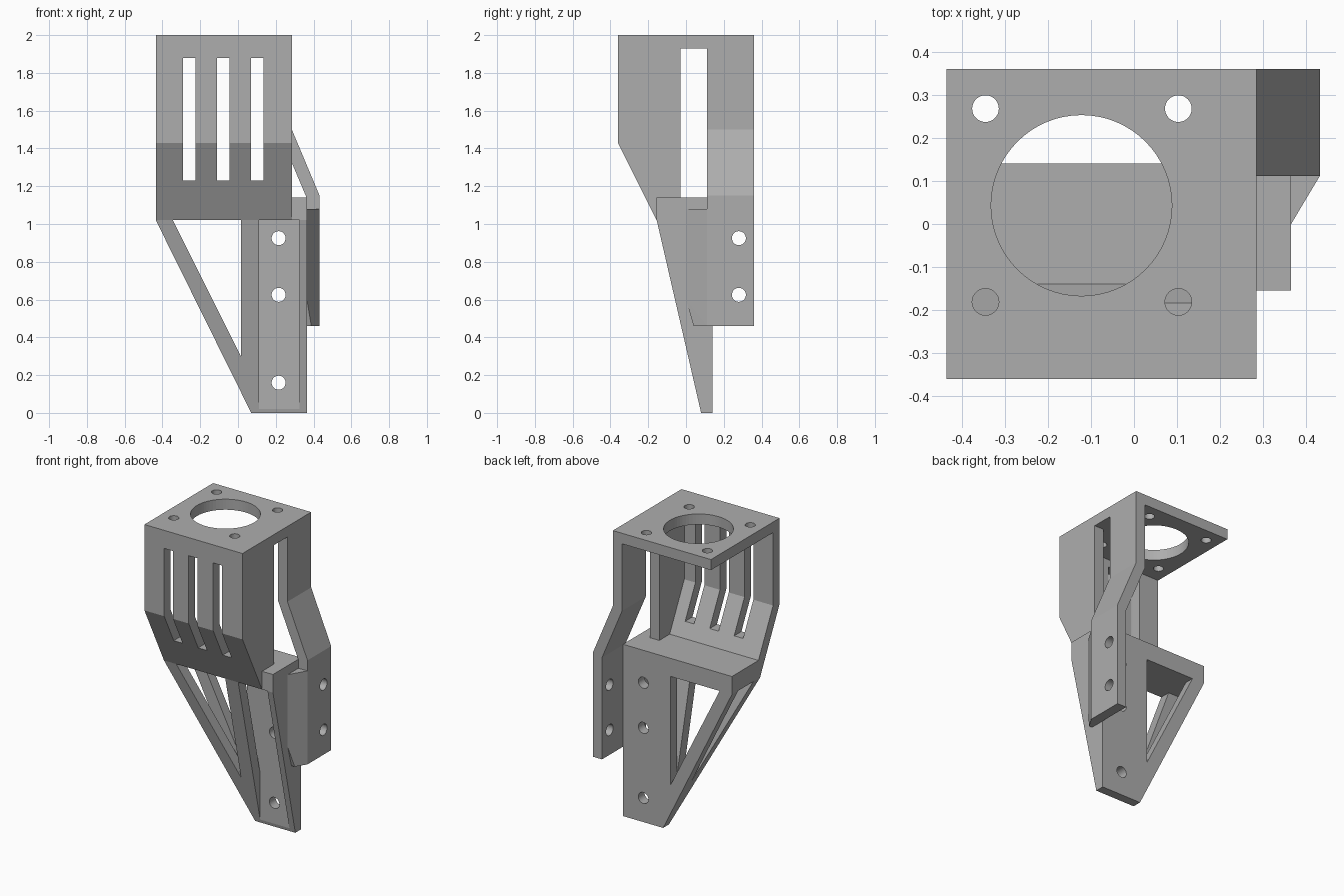
import bpy
import bmesh
import math
from mathutils import Vector

cube = bpy.data.objects.get("Cube")
if cube:
    bpy.data.objects.remove(cube, do_unlink=True)

# Single material
grey = bpy.data.materials.new("plain grey")
grey.use_nodes = True
COLOUR = (0.42, 0.42, 0.42, 1)
grey.diffuse_color = COLOUR
grey.node_tree.nodes["Principled BSDF"].inputs["Base Color"].default_value = COLOUR


def finish(name, bm):
    bmesh.ops.recalc_face_normals(bm, faces=bm.faces[:])
    mesh = bpy.data.meshes.new(name)
    bm.to_mesh(mesh)
    bm.free()
    mesh.materials.append(grey)
    obj = bpy.data.objects.new(name, mesh)
    bpy.context.collection.objects.link(obj)
    return obj


def prism(name, axis, points, start, end):
    """Extrude a 2D outline along an axis; the outline uses the other two axes in order."""
    bm = bmesh.new()

    def place(p, d):
        co = list(p)
        co.insert("xyz".index(axis), d)
        return bm.verts.new(co)

    face = bm.faces.new([place(p, start) for p in points])
    shift = Vector((0, 0, 0))
    shift["xyz".index(axis)] = end - start
    result = bmesh.ops.extrude_face_region(bm, geom=[face], use_keep_orig=True)
    moved = [g for g in result["geom"] if isinstance(g, bmesh.types.BMVert)]
    bmesh.ops.translate(bm, verts=moved, vec=shift)
    return finish(name, bm)


def box(name, x, y, z):
    return prism(name, "z", [(x[0], y[0]), (x[1], y[0]), (x[1], y[1]), (x[0], y[1])], *z)


def rod(axis, centre, radius, start, end, sides=32):
    ring = [(centre[0] + radius * math.cos(math.tau * i / sides),
             centre[1] + radius * math.sin(math.tau * i / sides)) for i in range(sides)]
    return prism("cutter", axis, ring, start, end)


def combine(obj, cutters, operation="DIFFERENCE"):
    """Apply boolean cutters to an object and remove them."""
    for cutter in cutters:
        mod = obj.modifiers.new("cut", "BOOLEAN")
        mod.operation = operation
        mod.solver = "EXACT"
        mod.object = cutter
    bpy.context.view_layer.update()
    graph = bpy.context.evaluated_depsgraph_get()
    mesh = bpy.data.meshes.new_from_object(obj.evaluated_get(graph))
    obj.modifiers.clear()
    obj.data = mesh
    for cutter in cutters:
        bpy.data.objects.remove(cutter, do_unlink=True)


LEFT, RIGHT, SIDE = -0.435, 0.285, 0.365
SHELF, SHELF_TOP, WALL = 1.02, 1.14, 0.068
FRONT, TOE, BACK = -0.36, -0.155, 0.14

# Top plate with one large opening and four screw holes
plate = box("top_plate", (LEFT, RIGHT), (FRONT, 0.36), (1.93, 2))
holes = [rod("z", (x, y), 0.031, 1.8, 2.1) for x in (-0.345, 0.103) for y in (-0.181, 0.268)]
combine(plate, holes + [rod("z", (-0.122, 0.043), 0.21, 1.8, 2.1, 64)])

# Bent front wall with three slots
wall = prism("front_wall", "x", [
    (FRONT, 2), (FRONT, 1.43), (TOE, SHELF), (TOE + 0.076, SHELF),
    (FRONT + WALL, 1.446), (FRONT + WALL, 2)], LEFT, RIGHT)
combine(wall, [box("cutter", (x, x + 0.065), (-0.5, 0), (1.23, 1.88))
               for x in (-0.29, -0.11, 0.07)])

# Front part of the side wall
prism("side_wall", "x", [(FRONT, 2), (FRONT, 1.43), (TOE, SHELF), (-0.03, SHELF), (-0.03, 2)],
      RIGHT - WALL, RIGHT)

# Shelf between the upper cage and the lower frame
box("shelf", (LEFT, SIDE), (TOE, BACK), (SHELF, SHELF_TOP))

# Tapered lower frame: triangular windows, front pocket and bolt holes
frame = prism("lower_frame", "y", [(LEFT, SHELF), (0.07, 0), (SIDE, 0), (SIDE, SHELF)], TOE, BACK)
taper = prism("cutter", "x", [(TOE, SHELF), (0.08, 0), (0.3, 0), (0.3, SHELF)], -0.6, 0.6)
combine(frame, [taper], "INTERSECT")
window = prism("cutter", "y", [(-0.35, 1.03), (0.015, 1.03), (0.015, 0.3)], -0.5, 0.5)
side_window = prism("cutter", "x", [(-0.087, 1.03), (0.075, 1.03), (0.075, 0.33)], -0.6, 0.2)
pocket = box("cutter", (0.11, 0.325), (-0.5, 0.075), (-0.1, 1.03))
bolts = [rod("y", (0.215, z), 0.037, -0.1, 0.3) for z in (0.16, 0.625, 0.925)]
combine(frame, [window, side_window, pocket] + bolts)

# Cranked rear strap with two bolt holes
strap = prism("rear_strap", "y", [
    (RIGHT, 2), (RIGHT, 1.5), (0.432, 1.15), (0.432, 0.46),
    (SIDE, 0.46), (SIDE, 1.135), (RIGHT - WALL, 1.485), (RIGHT - WALL, 2)], 0.112, 0.36)
combine(strap, [rod("x", (0.28, z), 0.037, 0.2, 0.6) for z in (0.625, 0.925)])

# Wedge joining the strap to the lower frame
bm = bmesh.new()
for co in [(SIDE, 0, 1.08), (0.432, 0.112, 1.08), (SIDE, 0.112, 1.08), (SIDE, 0, 0.6),
           (0.388, 0.04, 0.46), (SIDE, 0.04, 0.46), (0.432, 0.112, 0.46), (SIDE, 0.112, 0.46)]:
    bm.verts.new(co)
bmesh.ops.convex_hull(bm, input=bm.verts[:])
finish("strap_wedge", bm)
